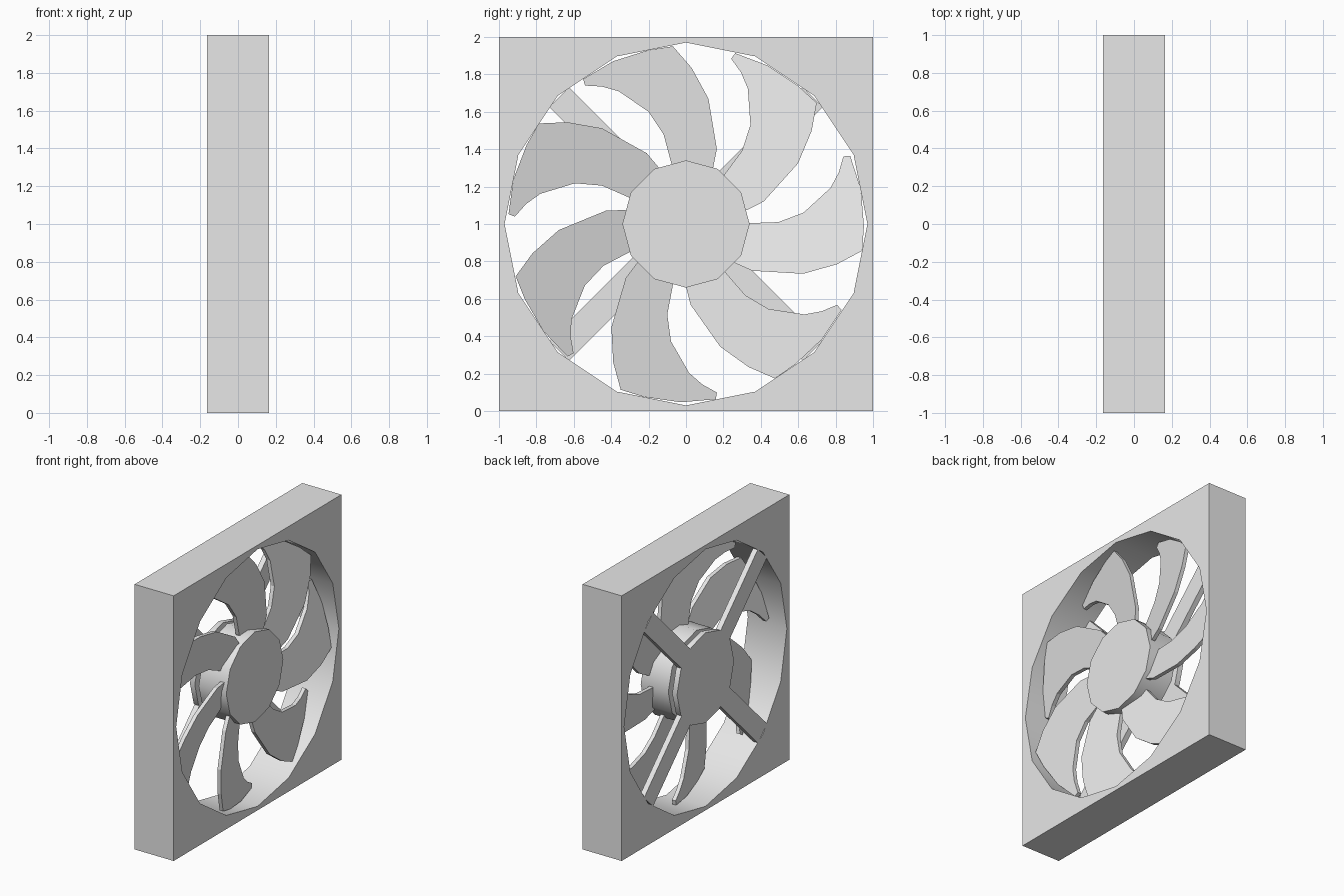
import bpy, bmesh, math
from mathutils import Matrix, Vector

if "Cube" in bpy.data.objects:
    bpy.data.objects.remove(bpy.data.objects["Cube"], do_unlink=True)

HALF = 0.163          # half thickness of the frame along x
BORE, HUB = 0.97, 0.34
BLADES = 7
STRUT_T = 0.04

grey = bpy.data.materials.new("plain grey")
grey.use_nodes = True
grey.diffuse_color = (0.8, 0.8, 0.8, 1)
grey.node_tree.nodes["Principled BSDF"].inputs["Base Color"].default_value = (0.8, 0.8, 0.8, 1)


def finish(name, bm, smooth=False):
    """Turn a bmesh centred on the fan axis into an object lifted to z = 1."""
    bmesh.ops.recalc_face_normals(bm, faces=bm.faces)
    mesh = bpy.data.meshes.new(name)
    bm.to_mesh(mesh)
    bm.free()
    mesh.materials.append(grey)
    obj = bpy.data.objects.new(name, mesh)
    obj.location.z = 1
    bpy.context.collection.objects.link(obj)
    if smooth:
        bpy.ops.object.select_all(action="DESELECT")
        obj.select_set(True)
        bpy.context.view_layer.objects.active = obj
        bpy.ops.object.shade_smooth_by_angle(angle=math.radians(35))
    return obj


def circle(n, r):
    """Points (y, z) of a regular polygon, starting on +y."""
    return [(r * math.cos(math.tau * i / n), r * math.sin(math.tau * i / n)) for i in range(n)]


def prism(bm, outline, front, back):
    """Extrude a (y, z) outline along x; front and back give x at each point."""
    f = [bm.verts.new((front(y, z), y, z)) for y, z in outline]
    b = [bm.verts.new((back(y, z), y, z)) for y, z in outline]
    n = len(outline)
    bm.faces.new(f)
    bm.faces.new(b[::-1])
    for i in range(n):
        j = (i + 1) % n
        bm.faces.new((f[i], b[i], b[j], f[j]))


def flat_prism(name, outline, x0, x1, smooth=False):
    bm = bmesh.new()
    prism(bm, outline, lambda y, z: x1, lambda y, z: x0)
    return finish(name, bm, smooth)


# Square frame with a sixteen-sided bore, each side split at the corners
bm = bmesh.new()
rings = []
for x in (-HALF, HALF):
    bore = [bm.verts.new((x, y, z)) for y, z in circle(16, BORE)]
    corners = [bm.verts.new((x, y, z)) for y, z in ((1, 1), (-1, 1), (-1, -1), (1, -1))]
    for k in range(4):
        arc = [bore[(2 + 4 * k + i) % 16] for i in range(5)]
        bm.faces.new([corners[(k + 1) % 4], corners[k]] + arc)
    rings.append((bore, corners))
for a, b in zip(*rings):
    for i in range(len(a)):
        j = (i + 1) % len(a)
        bm.faces.new((a[i], a[j], b[j], b[i]))
finish("frame", bm, smooth=True)

# Turning hub, spindle and fixed motor plate
flat_prism("hub", circle(12, HUB), -0.09, 0.14, smooth=True)
flat_prism("spindle", circle(12, 0.12), -HALF + STRUT_T, -0.09, smooth=True)
flat_prism("motor_plate", circle(12, HUB), -HALF, -HALF + STRUT_T, smooth=True)

# Four diagonal struts, flush with the rear of the frame
bar = [(0.28, -0.075), (0.96, -0.075), (0.96, 0.075), (0.28, 0.075)]
for k in range(4):
    rot = Matrix.Rotation(math.radians(45 + 90 * k), 2)
    flat_prism(f"strut_{k + 1}", [tuple(rot @ Vector(p)) for p in bar], -HALF, -HALF + STRUT_T)

# Swept, pitched blades: one outline repeated around the axis
blade = [(-0.06, 0.28), (-0.08, 0.33), (-0.12, 0.48), (-0.20, 0.60), (-0.36, 0.71),
         (-0.45, 0.735), (-0.54, 0.74), (-0.55, 0.775), (-0.39, 0.87), (-0.20, 0.93),
         (-0.07, 0.95), (0.03, 0.835), (0.12, 0.67), (0.165, 0.40), (0.145, 0.30), (0.12, 0.27)]


def pitch(y, z):
    return 0.055 + 0.218 * y + 0.085 * z


for k in range(BLADES):
    bm = bmesh.new()
    prism(bm, blade, pitch, lambda y, z: pitch(y, z) - 0.03)
    bmesh.ops.rotate(bm, verts=bm.verts, cent=(0, 0, 0),
                     matrix=Matrix.Rotation(math.tau * k / BLADES, 3, "X"))
    finish(f"blade_{k + 1}", bm)
